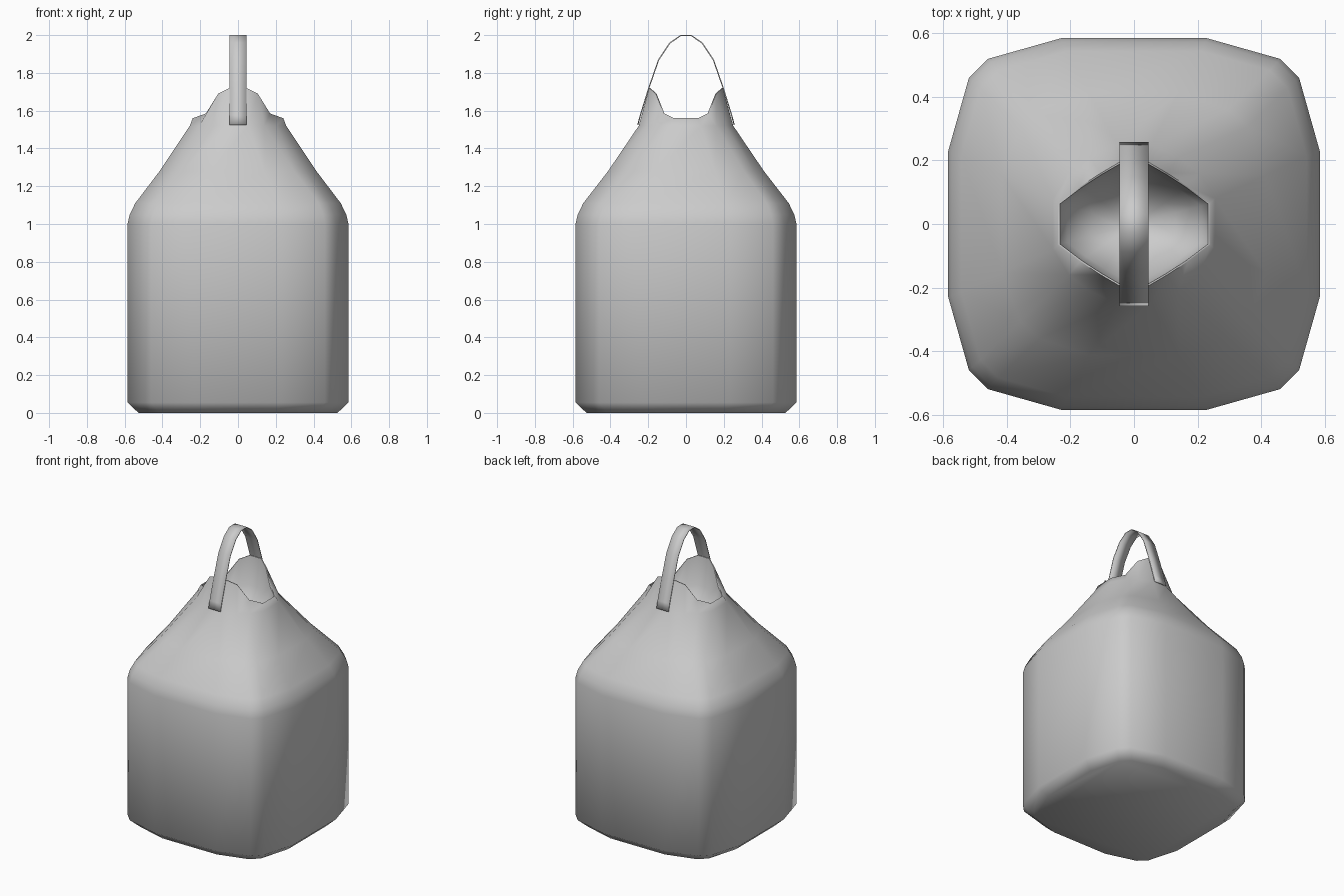
import bpy, bmesh, math

cube = bpy.data.objects.get("Cube")
if cube:
    bpy.data.objects.remove(cube, do_unlink=True)

grey = bpy.data.materials.new("light grey")
grey.use_nodes = True
grey.diffuse_color = (0.6, 0.6, 0.6, 1)
grey.node_tree.nodes["Principled BSDF"].inputs["Base Color"].default_value = (0.6, 0.6, 0.6, 1)


def finish(bm, name, angle):
    bmesh.ops.recalc_face_normals(bm, faces=bm.faces)
    mesh = bpy.data.meshes.new(name)
    bm.to_mesh(mesh)
    bm.free()
    mesh.materials.append(grey)
    obj = bpy.data.objects.new(name, mesh)
    bpy.context.collection.objects.link(obj)
    bpy.ops.object.select_all(action='DESELECT')
    obj.select_set(True)
    bpy.context.view_layer.objects.active = obj
    bpy.ops.object.shade_smooth_by_angle(angle=math.radians(angle))
    return obj


def full_ring(quarter):
    """Mirror a quarter outline (+x to +y) into a closed ring."""
    half = quarter + [(-x, y, z) for x, y, z in reversed(quarter)]
    return half + [(-x, -y, z) for x, y, z in half]


def flat(outline, scale, z):
    return [(x * scale, y * scale, z) for x, y in outline]


# Outlines: rounded square belly, shoulder, neck and wavy mouth
belly = [(0.585, 0.23), (0.52, 0.46), (0.46, 0.52), (0.23, 0.585)]
neck = [(0.255, 0.08), (0.205, 0.16), (0.14, 0.21), (0.055, 0.25)]
mouth = [(0.24, 0.065, 1.56), (0.17, 0.118, 1.585), (0.105, 0.16, 1.69), (0.045, 0.195, 1.72)]
shoulder = [((a * 0.5 + c * 0.48), (b * 0.5 + d * 0.48), 1.28)
            for (a, b), (c, d) in zip(belly, neck)]


def inner(scale, drop, floor):
    return [(x * scale, y * scale, floor + (z - floor) * drop) for x, y, z in mouth]


quarters = [
    flat(belly, 0.9, 0), flat(belly, 1, 0.055), flat(belly, 1, 1.0),
    flat(belly, 0.98, 1.05), flat(belly, 0.93, 1.11), shoulder,
    flat(neck, 1, 1.52), mouth,
    inner(0.972, 1, 0), inner(0.88, 0.35, 1.42), inner(0.55, 0.1, 1.39), inner(0.2, 0, 1.37),
]

# Sack body with a hollow at the mouth
bm = bmesh.new()
rings = [[bm.verts.new(p) for p in full_ring(q)] for q in quarters]
for low, high in zip(rings, rings[1:]):
    n = len(low)
    for i in range(n):
        j = (i + 1) % n
        bm.faces.new((low[i], low[j], high[j], high[i]))
bm.faces.new(rings[0])
bm.faces.new(rings[-1])
finish(bm, "sack_body", 65)

# Strap handle arching front to back
side = [(0.258, 1.525), (0.245, 1.575), (0.2, 1.72), (0.148, 1.87), (0.088, 1.96), (0.03, 2.0)]
path = side + [(-y, z) for y, z in reversed(side)]
bm = bmesh.new()
rows = [[bm.verts.new((x, y, z)) for x in (-0.045, 0.045)] for y, z in path]
for a, b in zip(rows, rows[1:]):
    bm.faces.new((a[0], a[1], b[1], b[0]))
strap = finish(bm, "strap_handle", 40)
thick = strap.modifiers.new("thickness", 'SOLIDIFY')
thick.thickness = 0.006
# Keep the strap's outer surface on the path, whichever way its faces point
thick.offset = -1 if strap.data.polygons[len(side) - 1].normal.z > 0 else 1
